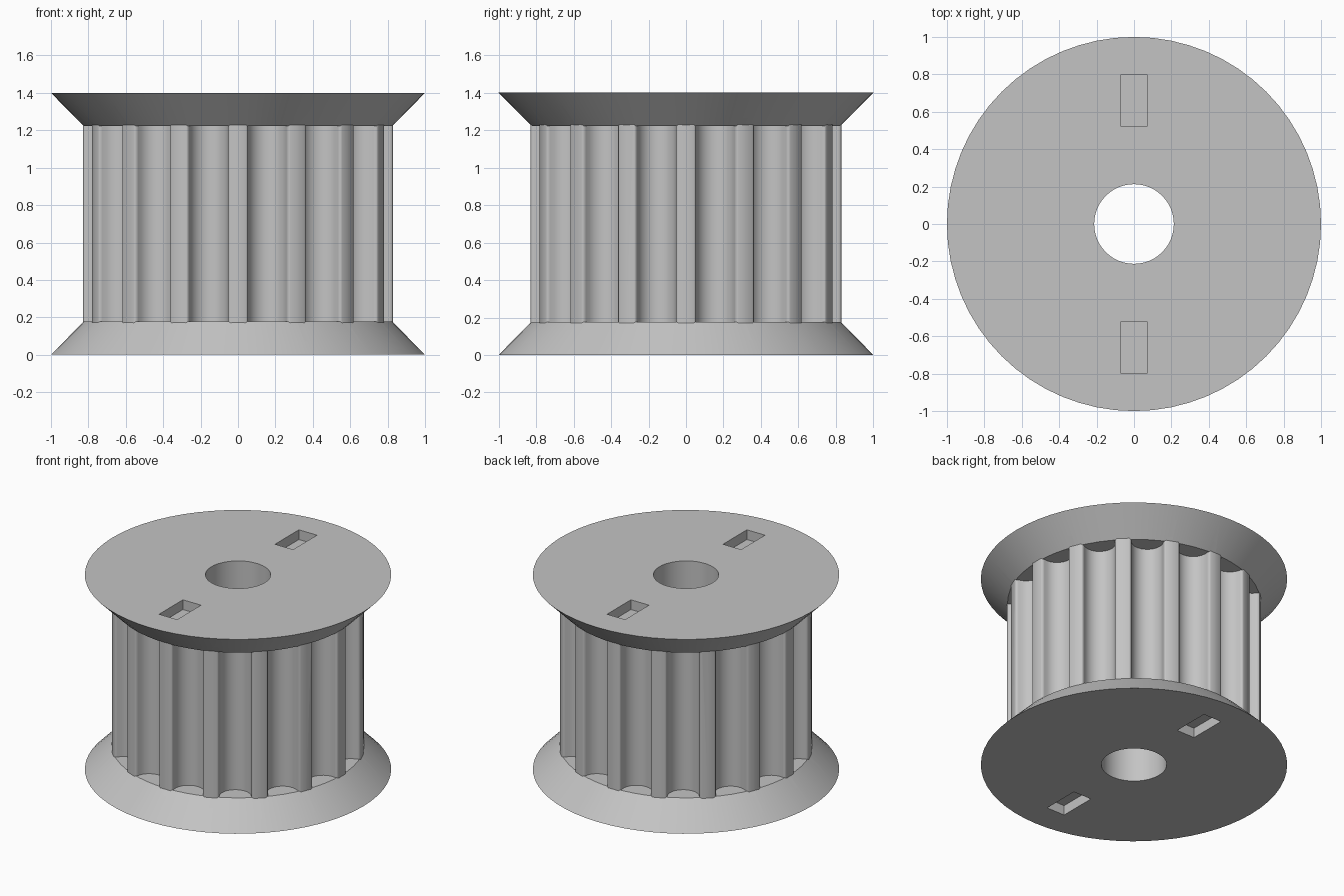
import bpy, bmesh, math
from mathutils import Matrix, Vector

cube = bpy.data.objects.get("Cube")
if cube:
    bpy.data.objects.remove(cube, do_unlink=True)

HEIGHT, RIM, ROOT, FLANGE = 1.4, 1.0, 0.825, 0.177
TEETH, TIP = 16, 0.83

grey = bpy.data.materials.new("plain grey")
grey.use_nodes = True
colour = (0.55, 0.55, 0.55, 1)
grey.diffuse_color = colour
grey.node_tree.nodes["Principled BSDF"].inputs["Base Color"].default_value = colour


def finish(name, bm):
    bmesh.ops.recalc_face_normals(bm, faces=bm.faces)
    mesh = bpy.data.meshes.new(name)
    bm.to_mesh(mesh)
    bm.free()
    mesh.materials.append(grey)
    obj = bpy.data.objects.new(name, mesh)
    bpy.context.collection.objects.link(obj)
    return obj


def cone(name, r_low, r_high, z_low, z_high, sides):
    bm = bmesh.new()
    bmesh.ops.create_cone(bm, cap_ends=True, segments=sides, radius1=r_low, radius2=r_high,
                          depth=z_high - z_low,
                          matrix=Matrix.Translation((0, 0, (z_low + z_high) / 2)))
    return finish(name, bm)


def box(name, size, centre):
    bm = bmesh.new()
    bmesh.ops.create_cube(bm, size=1, matrix=Matrix.Translation(centre) @ Matrix.Diagonal((*size, 1)))
    return finish(name, bm)


def combine(target, other, operation):
    mod = target.modifiers.new(operation.lower(), 'BOOLEAN')
    mod.operation, mod.object, mod.solver = operation, other, 'EXACT'
    bpy.context.view_layer.objects.active = target
    bpy.ops.object.modifier_apply(modifier=mod.name)
    bpy.data.objects.remove(other, do_unlink=True)


# Outline of one groove: rounded shoulders and a round floor (sideways, outward)
shoulder = [(0.122, 0.821), (0.113, 0.818), (0.107, 0.811)]
floor = [(0.105 * math.cos(a), 0.803 - 0.105 * math.sin(a))
         for a in (math.pi * i / 12 for i in range(13))]
groove = shoulder + floor + [(-u, v) for u, v in reversed(shoulder)]

# Toothed hub, extruded between the flanges
bm = bmesh.new()
outline = []
for k in range(TEETH):
    land = Vector((TIP, 0, 0))
    land.rotate(Matrix.Rotation(math.tau * k / TEETH, 3, 'Z'))
    outline.append(land)
    turn = Matrix.Rotation(math.tau * (k + 0.5) / TEETH, 3, 'Z')
    outline += [turn @ Vector((v, -u, 0)) for u, v in groove]
base = bm.faces.new([bm.verts.new(p + Vector((0, 0, 0.1))) for p in outline])
top = bmesh.ops.extrude_face_region(bm, geom=[base], use_keep_orig=True)
bmesh.ops.translate(bm, vec=(0, 0, HEIGHT - 0.2),
                    verts=[g for g in top["geom"] if isinstance(g, bmesh.types.BMVert)])
pulley = finish("toothed_pulley", bm)

# Flared flanges
combine(pulley, cone("lower_flange", RIM, ROOT, 0, FLANGE, 64), 'UNION')
combine(pulley, cone("upper_flange", ROOT, RIM, HEIGHT - FLANGE, HEIGHT, 64), 'UNION')

# Shaft bore
combine(pulley, cone("bore_cutter", 0.213, 0.213, -0.1, HEIGHT + 0.1, 48), 'DIFFERENCE')

# Shallow slots in both end faces
for y in (-0.66, 0.66):
    for z in (0, HEIGHT):
        combine(pulley, box("slot_cutter", (0.144, 0.272, 0.14), (0, y, z)), 'DIFFERENCE')

# Smooth shading with crisp edges
bpy.ops.object.select_all(action='DESELECT')
pulley.select_set(True)
bpy.context.view_layer.objects.active = pulley
bpy.ops.object.shade_smooth_by_angle(angle=math.radians(35))
